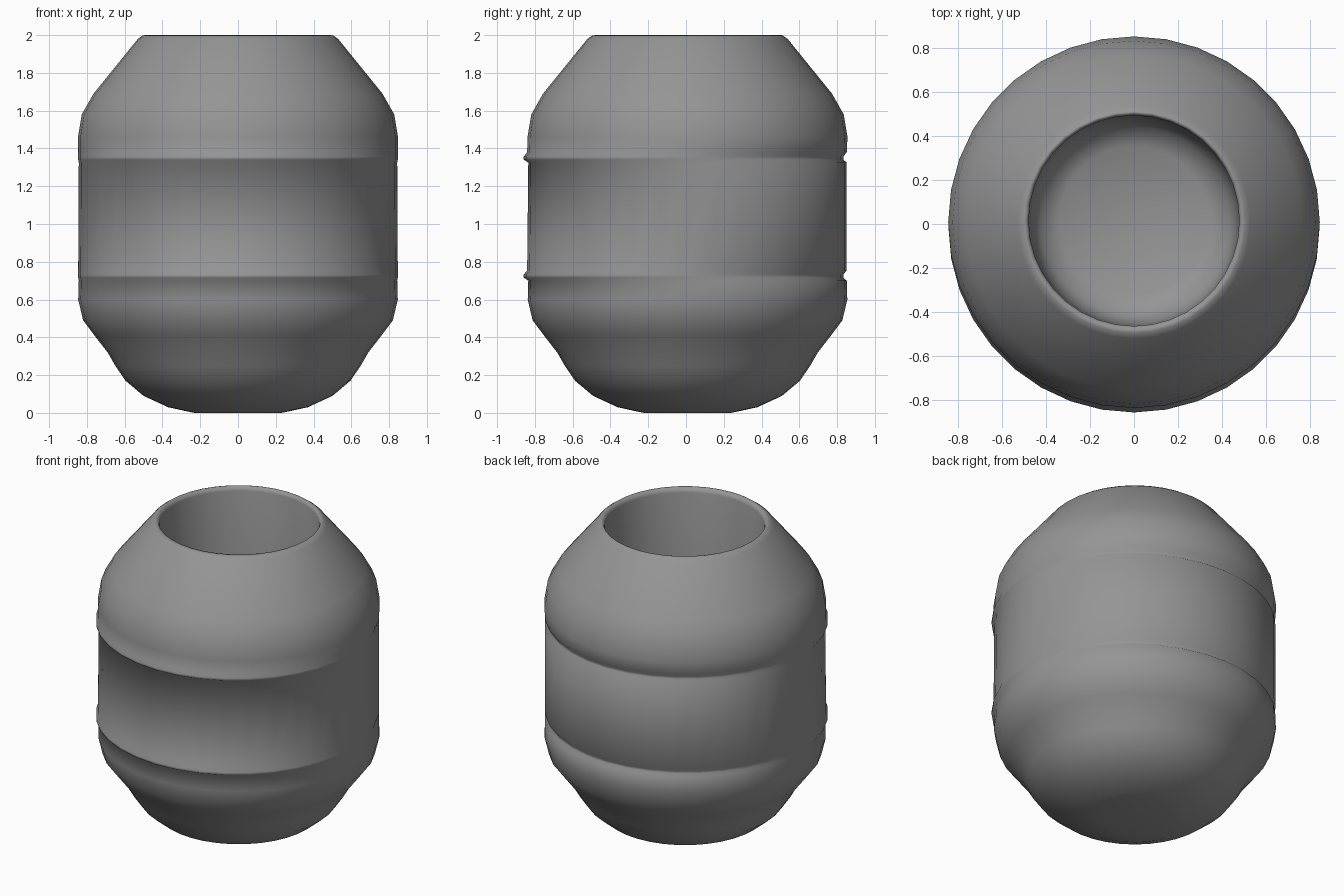
import bpy, bmesh, math

if "Cube" in bpy.data.objects:
    bpy.data.objects.remove(bpy.data.objects["Cube"])

SIDES = 36
BODY_Y, BAND_Y = 0.008, -0.013


def band(z):
    # Loops pushed forward: a ridge at the front, a groove at the back
    return [(0.843, z - 0.020, BODY_Y), (0.846, z - 0.004, BAND_Y),
            (0.846, z + 0.012, BAND_Y), (0.846, z + 0.035, BODY_Y - 0.003)]


def plain(points, y=BODY_Y):
    return [(r, z, y) for r, z in points]


# Outer wall from the base up, rim, then the inner well down to its floor
profile = (
    plain([(0.23, 0.0), (0.27, 0.008), (0.37, 0.03), (0.50, 0.09),
           (0.595, 0.17), (0.65, 0.25), (0.69, 0.32), (0.76, 0.41),
           (0.82, 0.49), (0.846, 0.60)])
    + band(0.72)
    + band(1.345)
    + plain([(0.847, 1.46), (0.827, 1.58), (0.765, 1.69), (0.53, 1.98),
             (0.505, 1.998)])
    + plain([(0.49, 2.0), (0.48, 1.97), (0.475, 1.0), (0.47, 0.3),
             (0.43, 0.2), (0.34, 0.15)], 0.015)
)

bm = bmesh.new()
rings = []
for r, z, y in profile:
    rings.append([bm.verts.new((r * math.cos(2 * math.pi * i / SIDES),
                                y + r * math.sin(2 * math.pi * i / SIDES), z))
                  for i in range(SIDES)])
for a, b in zip(rings, rings[1:]):
    for i in range(SIDES):
        j = (i + 1) % SIDES
        bm.faces.new((a[i], a[j], b[j], b[i]))
bm.faces.new(rings[0][::-1])   # base
bm.faces.new(rings[-1])        # well floor
bmesh.ops.recalc_face_normals(bm, faces=bm.faces)
for f in bm.faces:
    f.smooth = True

# Pot in dark grey
mesh = bpy.data.meshes.new("banded_pot")
bm.to_mesh(mesh)
bm.free()
pot = bpy.data.objects.new("banded_pot", mesh)
bpy.context.collection.objects.link(pot)
grey = bpy.data.materials.new("dark_grey")
grey.diffuse_color = (0.3, 0.3, 0.3, 1)
grey.use_nodes = True
grey.node_tree.nodes["Principled BSDF"].inputs["Base Color"].default_value = grey.diffuse_color
mesh.materials.append(grey)
